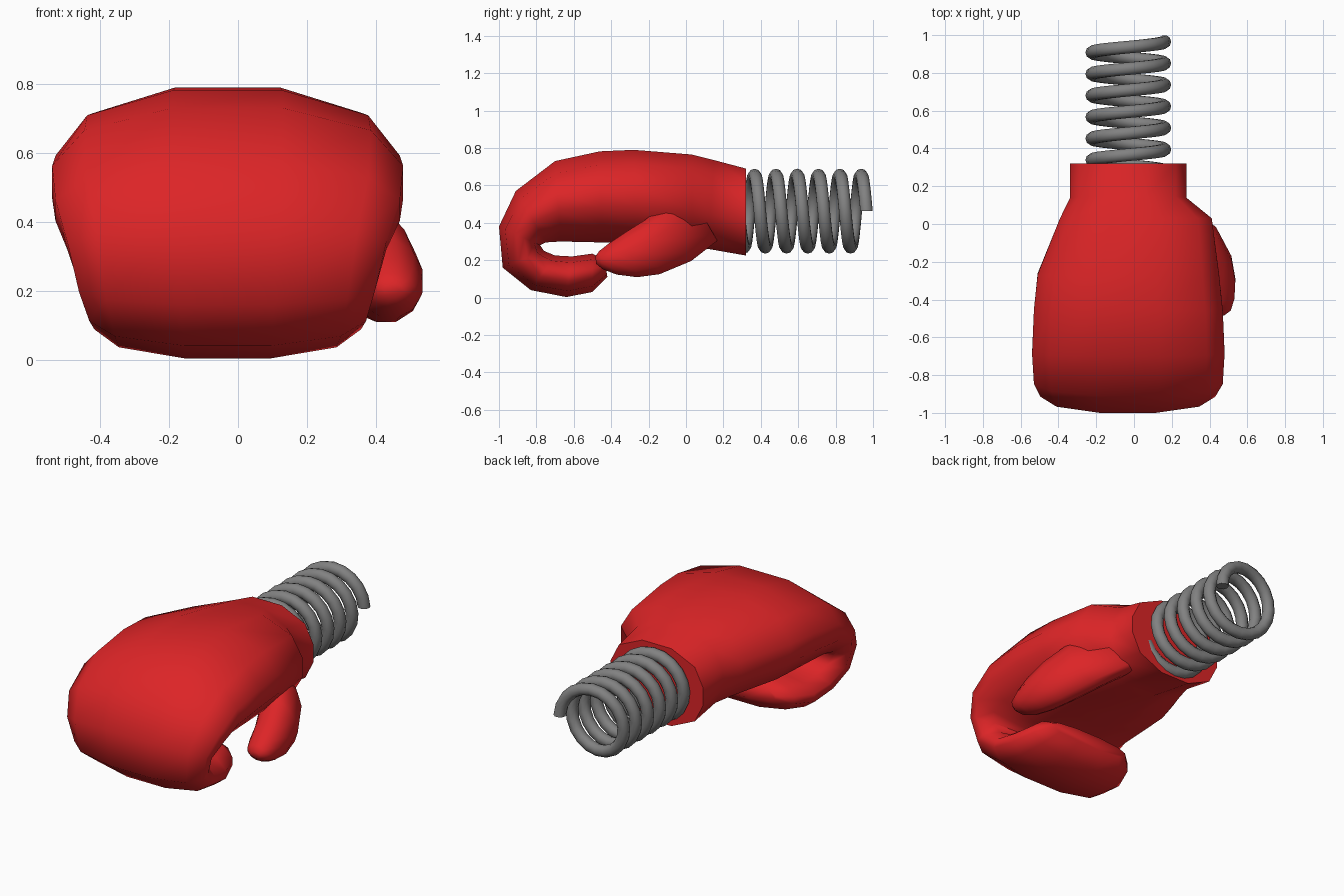
import bpy, bmesh
from math import sin, cos, pi, radians
from mathutils import Vector

cube = bpy.data.objects.get("Cube")
if cube:
    bpy.data.objects.remove(cube, do_unlink=True)


def material(name, color):
    m = bpy.data.materials.new(name)
    m.use_nodes = True
    m.diffuse_color = color
    m.node_tree.nodes["Principled BSDF"].inputs["Base Color"].default_value = color
    return m


red = material("glove red", (0.72, 0.018, 0.02, 1))
grey = material("spring grey", (0.22, 0.22, 0.22, 1))


def loft(name, rings, mat):
    """Skin equal-length rings of points and cap both ends."""
    bm = bmesh.new()
    loops = [[bm.verts.new(p) for p in ring] for ring in rings]
    n = len(loops[0])
    for a, b in zip(loops, loops[1:]):
        for i in range(n):
            j = (i + 1) % n
            bm.faces.new((a[i], a[j], b[j], b[i]))
    bm.faces.new(loops[0])
    bm.faces.new(loops[-1])
    bmesh.ops.recalc_face_normals(bm, faces=bm.faces)
    me = bpy.data.meshes.new(name)
    bm.to_mesh(me)
    bm.free()
    me.materials.append(mat)
    ob = bpy.data.objects.new(name, me)
    bpy.context.collection.objects.link(ob)
    bpy.ops.object.select_all(action='DESELECT')
    ob.select_set(True)
    bpy.context.view_layer.objects.active = ob
    bpy.ops.object.shade_smooth_by_angle(angle=radians(65))
    return ob


# Padded cross-section: across the width, then through the thickness
quarter = [(0.98, 0.22), (0.8, 0.7), (0.31, 1.0)]
half = quarter + [(-u, v) for u, v in reversed(quarter)]
padded = half + [(-u, -v) for u, v in half]
rounded = [(cos(pi * (i + 0.5) / 6), sin(pi * (i + 0.5) / 6)) for i in range(12)]


def section(profile, outer, inner, x0, x1):
    """Ring spanning x0..x1 in width and outer..inner (y, z) in thickness."""
    o, i = Vector(outer), Vector(inner)
    mid, arm = (o + i) / 2, (o - i) / 2
    cx, hw = (x0 + x1) / 2, (x1 - x0) / 2
    return [(cx + hw * u, *(mid + arm * v)) for u, v in profile]


# Glove body, from the cuff over the knuckles to the curled fingertips
body = [
    ((0.32, 0.69), (0.32, 0.225), -0.345, 0.285),
    ((0.15, 0.735), (0.12, 0.26), -0.345, 0.285),
    ((0.03, 0.765), (0.03, 0.27), -0.40, 0.42),
    ((-0.28, 0.79), (-0.25, 0.29), -0.52, 0.46),
    ((-0.46, 0.782), (-0.45, 0.295), -0.54, 0.48),
    ((-0.70, 0.73), (-0.67, 0.30), -0.55, 0.49),
    ((-0.91, 0.57), (-0.75, 0.295), -0.54, 0.48),
    ((-1.0, 0.38), (-0.78, 0.28), -0.505, 0.44),
    ((-0.98, 0.16), (-0.76, 0.25), -0.47, 0.405),
    ((-0.83, 0.04), (-0.70, 0.225), -0.44, 0.38),
    ((-0.64, 0.003), (-0.61, 0.22), -0.425, 0.365),
    ((-0.50, 0.03), (-0.50, 0.235), -0.38, 0.32),
    ((-0.42, 0.11), (-0.435, 0.20), -0.30, 0.24),
]
loft("glove_body", [section(padded, *s) for s in body], red)

# Thumb, from its root inside the palm to the tip
thumb = [
    ((0.02, 0.56), (0.17, 0.30), 0.02, 0.28),
    ((-0.10, 0.52), (0.03, 0.19), 0.16, 0.44),
    ((-0.22, 0.42), (-0.14, 0.12), 0.27, 0.52),
    ((-0.33, 0.35), (-0.26, 0.105), 0.32, 0.54),
    ((-0.41, 0.295), (-0.37, 0.12), 0.35, 0.535),
    ((-0.465, 0.25), (-0.445, 0.15), 0.38, 0.515),
    ((-0.485, 0.22), (-0.48, 0.18), 0.42, 0.48),
]
loft("thumb", [section(rounded, *s) for s in thumb], red)

# Coil spring, wound forward from its free end into the cuff
turns, steps, pitch = 6, 20, 0.114
coil_radius, wire = 0.192, 0.035
rings = []
for k in range(turns * steps + 1):
    a = 2 * pi * k / steps
    y = 0.965 - pitch * k / steps
    ring = []
    for i in range(10):
        t = 2 * pi * i / 10
        r = coil_radius + wire * cos(t)
        ring.append((-0.03 + r * cos(a), y + wire * sin(t), 0.462 + r * sin(a)))
    rings.append(ring)
loft("spring", rings, grey)
